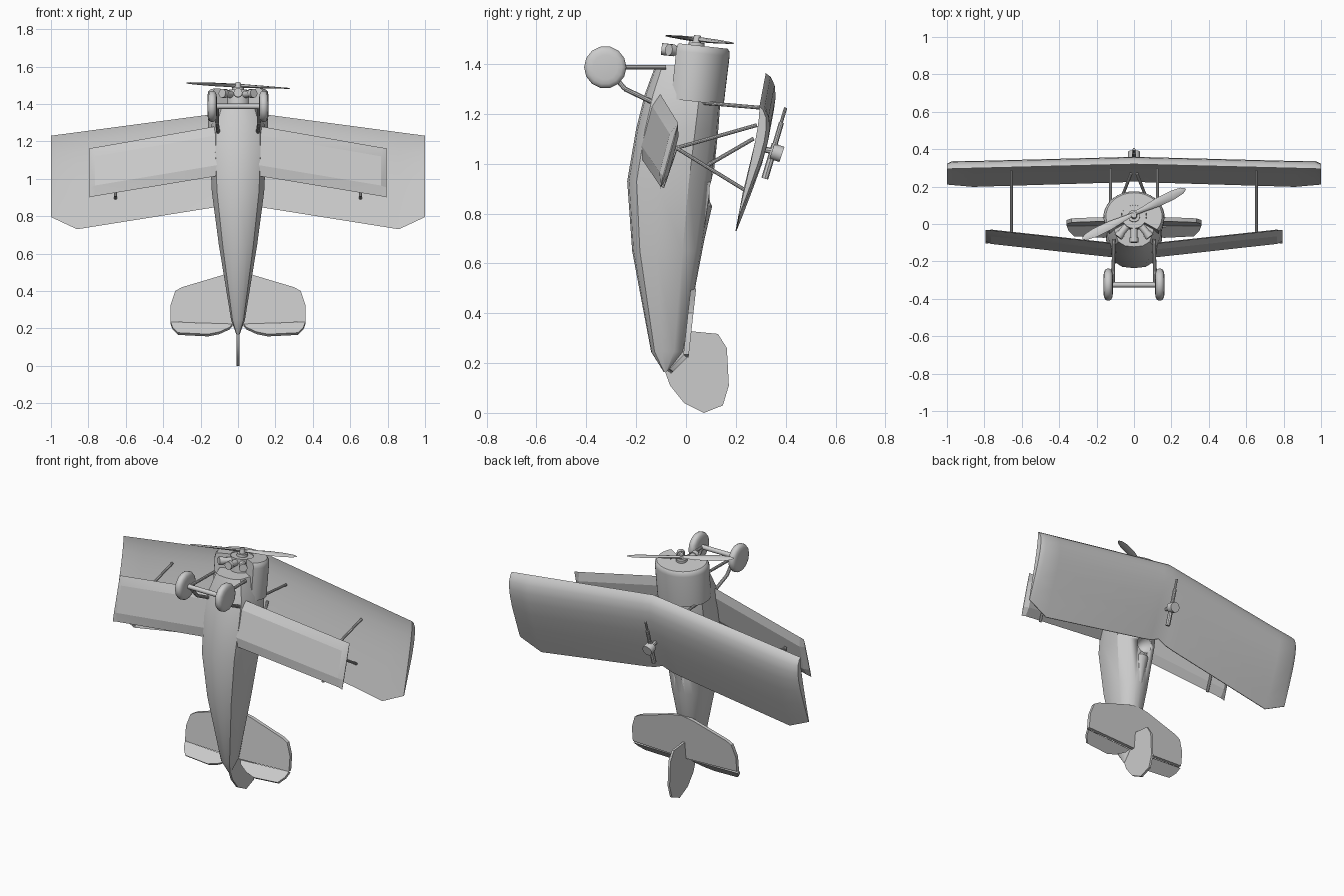
import bpy, bmesh, math
from mathutils import Vector, Matrix

if "Cube" in bpy.data.objects:
    bpy.data.objects.remove(bpy.data.objects["Cube"])


def finish(name, bm, angle=32):
    bmesh.ops.recalc_face_normals(bm, faces=bm.faces)
    me = bpy.data.meshes.new(name)
    bm.to_mesh(me)
    bm.free()
    ob = bpy.data.objects.new(name, me)
    bpy.context.collection.objects.link(ob)
    bpy.ops.object.select_all(action='DESELECT')
    ob.select_set(True)
    bpy.context.view_layer.objects.active = ob
    bpy.ops.object.shade_smooth_by_angle(angle=math.radians(angle))
    return ob


def loft(name, rings, angle=32):
    bm = bmesh.new()
    vs = [[bm.verts.new(p) for p in r] for r in rings]
    n = len(vs[0])
    for a, b in zip(vs, vs[1:]):
        for i in range(n):
            bm.faces.new((a[i], a[(i + 1) % n], b[(i + 1) % n], b[i]))
    bm.faces.new(vs[0])
    bm.faces.new(vs[-1])
    return finish(name, bm, angle)


def plate(name, pts, offset):
    o = Vector(offset) / 2
    return loft(name, [[Vector(p) - o for p in pts], [Vector(p) + o for p in pts]])


def rod(name, a, b, r, seg=10, r2=None):
    a, b = Vector(a), Vector(b)
    q = (b - a).to_track_quat('Z', 'Y')
    ring = lambda c, rad: [c + q @ Vector((rad * math.cos(t), rad * math.sin(t), 0))
                           for t in (2 * math.pi * i / seg for i in range(seg))]
    return loft(name, [ring(a, r), ring(b, r if r2 is None else r2)])


# Fuselage: lofted sections (z, belly y, back y, half width)
half = [(0, 0), (.45, .02), (.8, .11), (1, .35), (1, .72), (.7, .9), (.35, .98), (0, 1)]
outline = half + [(-x, f) for x, f in half[-2:0:-1]]
stations = [(1.395, -.122, .13, .105), (1.28, -.165, .14, .145), (1.14, -.2, .13, .15),
            (.93, -.236, .108, .14), (.65, -.216, .065, .103), (.245, -.14, -.012, .037),
            (.165, -.09, -.075, .008)]
fuselage = loft("fuselage", [[(w * x, yb + (yt - yb) * f, z) for x, f in outline]
                             for z, yb, yt, w in stations])

# Cockpit opening
bm = bmesh.new()
bmesh.ops.create_uvsphere(bm, u_segments=20, v_segments=12, radius=1,
                          matrix=Matrix.Translation((0, .12, .905)) @ Matrix.Diagonal((.055, .09, .055, 1)))
cutter = finish("cockpit_cutter", bm)
cutter.hide_render = True
cutter.hide_viewport = True
mod = fuselage.modifiers.new("cockpit", 'BOOLEAN')
mod.operation = 'DIFFERENCE'
mod.object = cutter

# Headrest behind the cockpit
loft("headrest", [[(w * math.cos(t), y + h * math.sin(t), z) for t in
                   (2 * math.pi * i / 12 for i in range(12))]
                  for z, y, w, h in [(.845, .075, .035, .022), (.83, .075, .042, .03),
                                     (.7, .055, .025, .02), (.55, .035, .01, .01)]])


# Engine cowl, open at the bottom; tilted with the thrust line
TILT = Matrix.Translation((0, .042, 1.475)) @ Matrix.Rotation(-.11, 4, 'X')


def cowl_ring(z, s):
    arc = [math.radians(-35 + 250 * i / 30) for i in range(31)]
    outer = [(.163 * s * math.cos(t), .137 * s * math.sin(t), z) for t in arc]
    inner = [(.068 * math.cos(t), .06 * math.sin(t), z) for t in reversed(arc[::3])]
    return [TILT @ Vector(p) for p in outer + inner]


loft("cowl", [cowl_ring(-.225, .985), cowl_ring(-.03, 1), cowl_ring(-.01, .98),
              cowl_ring(0, .92)], 40)

# Engine: crankcase, cylinders with caps
rod("crankcase", TILT @ Vector((0, 0, -.12)), TILT @ Vector((0, 0, -.004)), .066, 20)
for i, deg in enumerate((-128, -90, -52)):
    d = Vector((math.cos(math.radians(deg)), math.sin(math.radians(deg)), 0))
    c = Vector((0, 0, -.03))
    rod(f"engine_cylinder_{i}", TILT @ (c + d * .05), TILT @ (c + d * .115), .019, 12)
    rod(f"cylinder_head_{i}", TILT @ (c + d * .112), TILT @ (c + d * .138), .024, 12)

# Propeller and hub
rod("propeller_hub", TILT @ Vector((0, 0, -.01)), TILT @ Vector((0, 0, .04)), .02, 12, .014)
rod("propeller_plate", TILT @ Vector((0, 0, -.005)), TILT @ Vector((0, 0, .012)), .032, 16)
PROP = TILT @ Matrix.Translation((0, .01, .024)) @ Matrix.Rotation(math.radians(26), 4, 'Z')
blade = [(0, .022, .02), (.05, .028, .016), (.14, .048, .012), (.23, .05, .008),
         (.285, .034, .006), (.306, .01, .004)]
for k in (0, 1):
    M = PROP @ Matrix.Rotation(math.pi * k, 4, 'Z')
    rings = []
    for r, w, t in blade:
        tw = Matrix.Rotation(.35 - r * .8, 4, 'X')
        rings.append([M @ tw @ Vector(p) + Vector((0, 0, 0)) if r == 0 else
                      M @ (Vector((r, 0, 0)) + (tw @ Vector((0, p[1], p[2]))))
                      for p in [(0, w / 2, 0), (0, w / 5, t / 2), (0, -w / 4, t / 2),
                                (0, -w / 2, 0), (0, -w / 4, -t / 2), (0, w / 5, -t / 2)]])
    loft(f"propeller_blade_{k}", rings, 50)

# Upper wing: swept, flat-bottomed aerofoil (chord fraction, thickness)
foil = [(0, 0), (.03, .022), (.1, .045), (.2, .058), (.32, .061), (.48, .054), (.68, .036),
        (.86, .018), (1, .003)]


def wing_ring(x, te, s):
    le = 1.363 - .133 * abs(x)
    top, low = [], []
    for f, t in foil:
        z = le + (te - le) * f
        y = .32 - .19 * (1.363 - z)
        top.append((x, y + t * s, z))
        if 0 < f:
            low.append((x, y + .25 * t * s - .002, z))
    return top + low[::-1]


side = [(.06, .86, 1), (.12, .848, 1), (.86, .73, 1), (.97, .781, 1), (1, .795, .75)]
loft("upper_wing", [wing_ring(-x, te, s) for x, te, s in side[::-1]] +
     [wing_ring(0, .885, 1)] + [wing_ring(*r) for r in side])

# Parts that repeat on both sides
for sx, tag in ((-1, "left"), (1, "right")):
    P = lambda x, y, z: Vector((sx * x, y, z))

    # Lower wing: bevelled plank with dihedral
    def plank(x, le, te, t, inset=.2):
        le, te = Vector((sx * x, *le)), Vector((sx * x, *te))
        a, b = le.lerp(te, inset), le.lerp(te, 1 - inset)
        n = Vector((0, t, -.26 * t))
        return [le, a + n, b + n, te, b - n, a - n]
    loft(f"lower_wing_{tag}", [plank(.08, (-.108, 1.287), (-.178, 1.02), .018),
                               plank(.765, (-.034, 1.167), (-.102, .907), .018),
                               plank(.795, (-.031, 1.163), (-.104, .9), .002)], 15)

    # Tailplane and drooped elevator
    ty = lambda z: .11 * (z - .23)
    plate(f"tailplane_{tag}", [P(x, ty(z), z) for x, z in
                               [(0, .5), (.075, .487), (.3, .42), (.335, .4), (.36, .327),
                                (.36, .235), (0, .222)]], (0, .022, 0))
    ey = lambda z: -1.0 * (.23 - z)
    plate(f"elevator_{tag}", [P(x, ey(z), z) for x, z in
                              [(.03, .218), (.36, .228), (.35, .2), (.32, .171),
                               (.16, .163), (.1, .175), (.045, .2)]], (0, .014, -.012))

    # Interplane and cabane struts
    rod(f"front_strut_{tag}", P(.655, -.05, 1.06), P(.655, .285, 1.155), .008)
    rod(f"rear_strut_{tag}", P(.655, -.05, 1.07), P(.655, .235, .895), .008)
    rod(f"strut_foot_{tag}", P(.655, -.04, 1.065), P(.655, -.095, .905), .008)
    rod(f"cabane_front_{tag}", P(.125, .06, 1.245), P(.125, .295, 1.225), .008)
    rod(f"cabane_rear_{tag}", P(.09, .08, .99), P(.015, .27, 1.1), .008)

    # Undercarriage leg, brace and wheel
    rod(f"gear_leg_{tag}", P(.108, -.08, 1.387), P(.112, -.325, 1.387), .009)
    rod(f"gear_brace_upper_{tag}", P(.105, -.12, 1.24), P(.112, -.245, 1.3), .01)
    rod(f"gear_brace_lower_{tag}", P(.112, -.245, 1.3), P(.112, -.32, 1.387), .01)
    wheel = [(.113, .05), (.116, .068), (.122, .08), (.132, .085), (.144, .085),
             (.154, .08), (.16, .068), (.163, .05)]
    loft(f"wheel_{tag}", [[P(x, -.324 + r * math.cos(t), 1.387 + r * math.sin(t))
                           for t in (2 * math.pi * i / 14 for i in range(14))]
                          for x, r in wheel], 40)

rod("wheel_axle", (-.14, -.325, 1.387), (.14, -.325, 1.387), .014, 12)

# Fin and rudder
plate("rudder", [(0, y, z) for y, z in
                 [(.016, .328), (.128, .317), (.164, .26), (.172, .11), (.148, .03), (.072, 0),
                  (-.008, .04), (-.064, .11), (-.084, .165), (-.02, .25)]], (.014, 0, 0))

# Gun above the upper wing
rod("gun_barrel", (0, .4, 1.225), (0, .345, 1.04), .007)
rod("gun_jacket", (0, .383, 1.165), (0, .352, 1.06), .011)
rod("gun_body", (0, .358, 1.08), (0, .316, .94), .014, 8)
rod("gun_drum", (0, .345, 1.05), (0, .385, 1.037), .032, 16)
rod("gun_mount", (0, .3, 1.06), (0, .35, 1.05), .012, 8)
